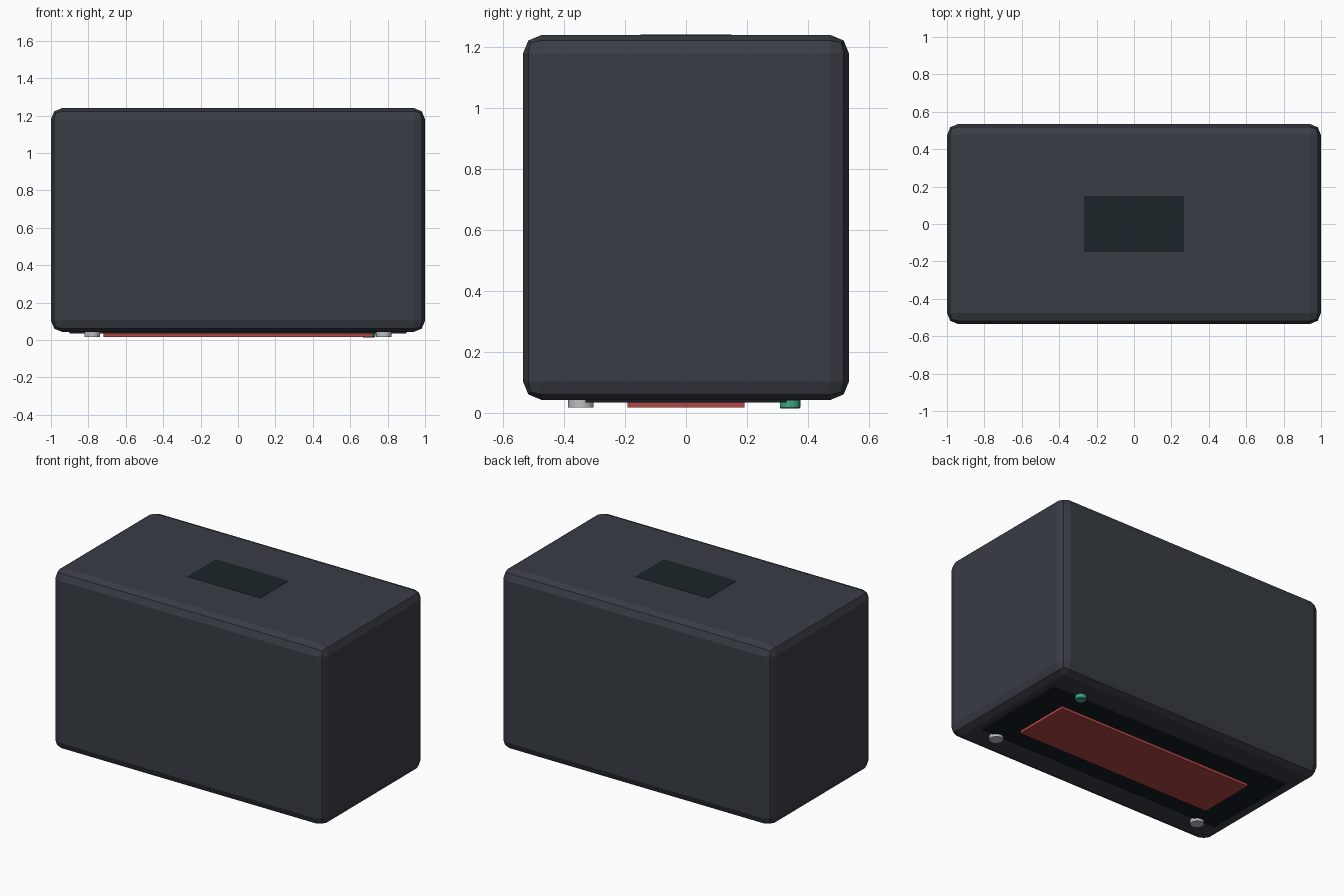
import bpy

if "Cube" in bpy.data.objects:
    bpy.data.objects.remove(bpy.data.objects["Cube"])


def material(name, color):
    m = bpy.data.materials.new(name)
    m.diffuse_color = (*color, 1)
    m.use_nodes = True
    m.node_tree.nodes["Principled BSDF"].inputs["Base Color"].default_value = m.diffuse_color
    return m


def finish(obj, name, mat, bevel, segments):
    obj.name = name
    obj.data.materials.append(mat)
    if bevel:
        mod = obj.modifiers.new("edge_rounding", "BEVEL")
        mod.width, mod.segments = bevel, segments
        mod.limit_method = "ANGLE"
    return obj


def box(name, sx, sy, z0, z1, mat, bevel=0, segments=1):
    bpy.ops.mesh.primitive_cube_add(size=1, location=(0, 0, (z0 + z1) / 2))
    obj = bpy.context.object
    obj.scale = (sx, sy, z1 - z0)
    bpy.ops.object.transform_apply(location=False, rotation=False, scale=True)
    return finish(obj, name, mat, bevel, segments)


def disc(name, x, y, r, z0, z1, mat, sides, bevel=0):
    bpy.ops.mesh.primitive_cylinder_add(vertices=sides, radius=r, depth=z1 - z0,
                                        location=(x, y, (z0 + z1) / 2))
    obj = finish(bpy.context.object, name, mat, bevel, 1)
    if bevel:
        obj.modifiers[0].angle_limit = 1.0
    return obj


casing = material("casing_slate", (0.04, 0.046, 0.058))
dark = material("base_dark", (0.008, 0.012, 0.016))
label = material("panel_dark_teal", (0.011, 0.018, 0.023))
red = material("pad_red", (0.45, 0.06, 0.06))
metal = material("screw_metal", (0.5, 0.52, 0.53))
green = material("indicator_green", (0.05, 0.4, 0.24))

# Main casing with two-step rounded edges
box("casing", 2.0, 1.07, 0.043, 1.24, casing, 0.06, 2)

# Flush panel on the top
box("top_panel", 0.535, 0.30, 1.235, 1.2415, label)

# Underside plate and red pad
box("base_plate", 1.8, 0.66, 0.034, 0.05, dark)
box("red_pad", 1.44, 0.385, 0.017, 0.04, red)

# Two screws along the front of the underside
for side, x in (("left", -0.78), ("right", 0.78)):
    disc(f"screw_{side}", x, -0.345, 0.042, 0.017, 0.045, metal, 24)

# Indicator button at the back of the underside
disc("indicator", 0.70, 0.342, 0.034, 0.014, 0.045, green, 16, 0.004)
